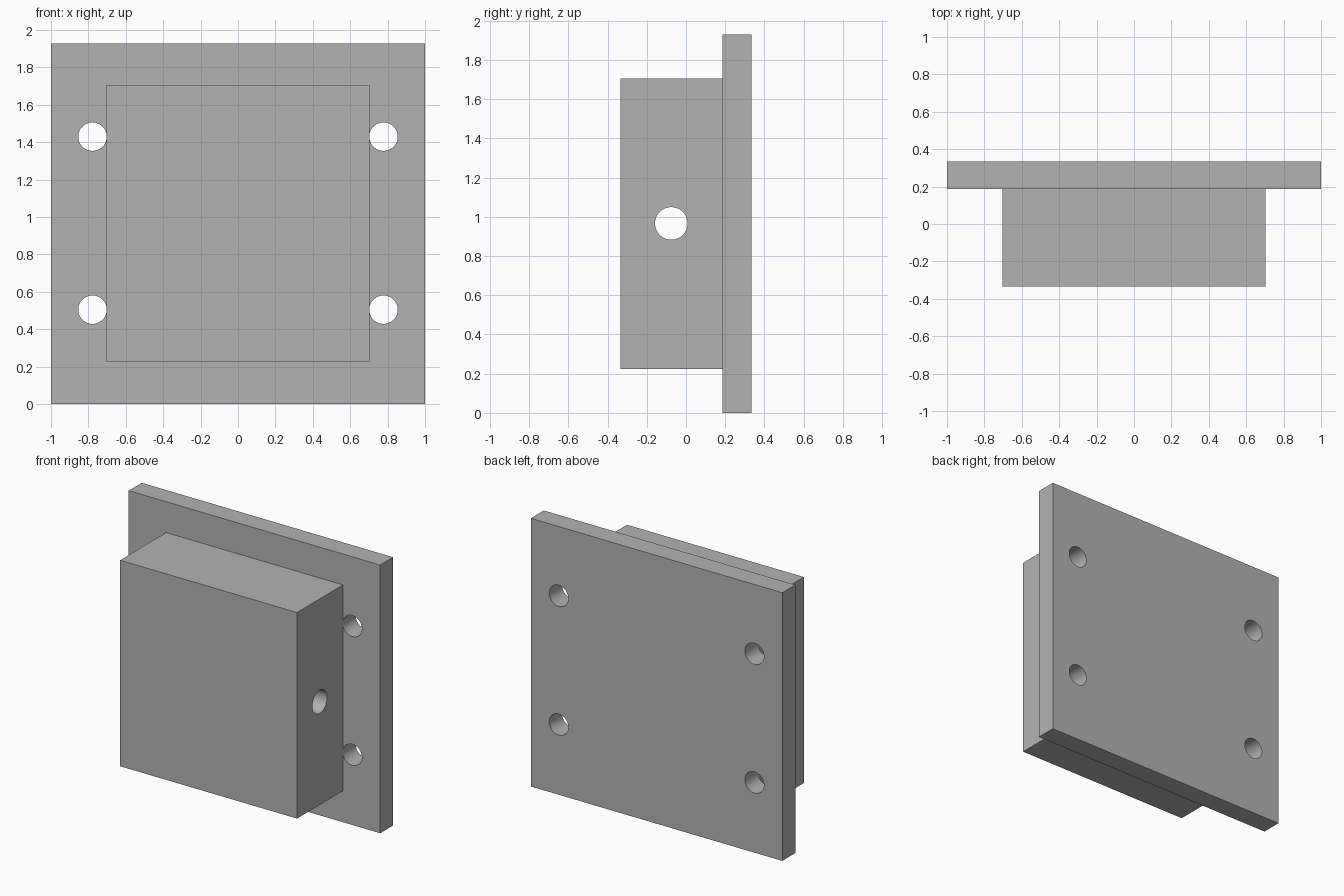
import bpy
from math import radians

cube = bpy.data.objects.get("Cube")
if cube:
    bpy.data.objects.remove(cube, do_unlink=True)

GREY = (0.45, 0.45, 0.45, 1)
metal = bpy.data.materials.new("plain grey")
metal.use_nodes = True
metal.diffuse_color = GREY
metal.node_tree.nodes["Principled BSDF"].inputs["Base Color"].default_value = GREY


def box(name, low, high):
    """Axis-aligned box between two corners."""
    centre = [(a + b) / 2 for a, b in zip(low, high)]
    bpy.ops.mesh.primitive_cube_add(size=1, location=centre)
    ob = bpy.context.object
    ob.name = name
    ob.scale = [b - a for a, b in zip(low, high)]
    bpy.ops.object.transform_apply(location=False, rotation=False, scale=True)
    ob.data.materials.append(metal)
    return ob


def drill(part, centre, radius, depth, rotation):
    """Cut a round hole through a part."""
    bpy.ops.mesh.primitive_cylinder_add(vertices=64, radius=radius, depth=depth,
                                        location=centre, rotation=rotation)
    cutter = bpy.context.object
    cutter.name = "hole_cutter"
    cutter.data.materials.append(metal)
    mod = part.modifiers.new("hole", "BOOLEAN")
    mod.operation = "DIFFERENCE"
    mod.solver = "EXACT"
    mod.object = cutter
    bpy.context.view_layer.objects.active = part
    bpy.ops.object.modifier_apply(modifier=mod.name)
    bpy.data.objects.remove(cutter, do_unlink=True)


def finish(part):
    """Smooth the hole walls, keep the edges sharp."""
    bpy.ops.object.select_all(action="DESELECT")
    part.select_set(True)
    bpy.context.view_layer.objects.active = part
    bpy.ops.object.shade_smooth_by_angle(angle=radians(30))


# Back plate with four mounting holes
plate = box("mounting_plate", (-1, 0.187, 0), (1, 0.334, 1.928))
for x in (-0.778, 0.778):
    for z in (0.505, 1.43):
        drill(plate, (x, 0.26, z), 0.076, 0.5, (radians(90), 0, 0))
finish(plate)

# Block with one hole running from side to side
block = box("block", (-0.703, -0.334, 0.225), (0.703, 0.187, 1.706))
drill(block, (0, -0.075, 0.966), 0.083, 2, (0, radians(90), 0))
finish(block)
